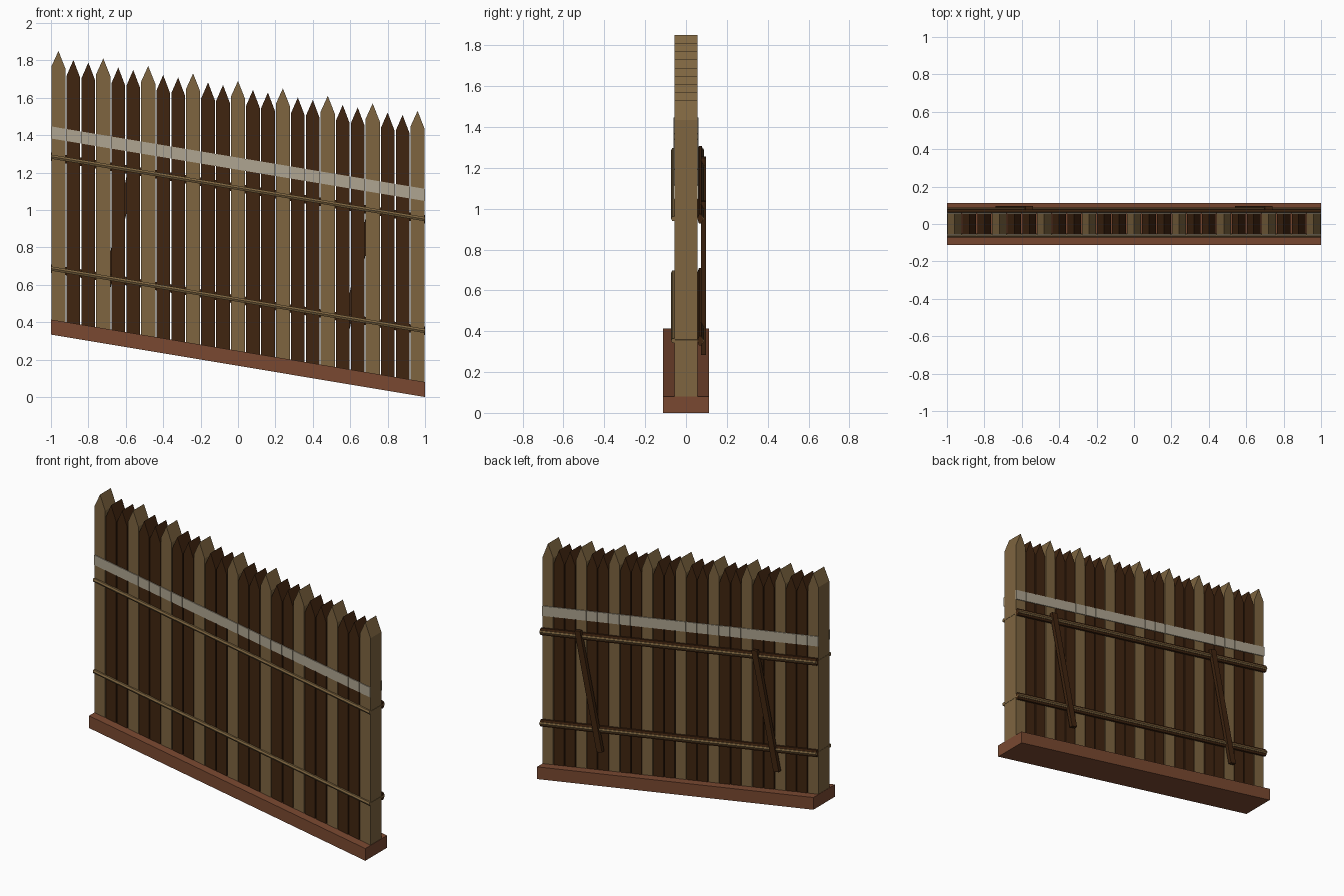
import bpy, bmesh, math
from mathutils import Vector

if "Cube" in bpy.data.objects:
    bpy.data.objects.remove(bpy.data.objects["Cube"])

SLOPE = 0.167          # whole fence follows sloping ground


def mat(name, rgb):
    m = bpy.data.materials.new(name)
    lin = [((c / 255 + 0.055) / 1.055) ** 2.4 for c in rgb]
    m.diffuse_color = (*lin, 1)
    m.use_nodes = True
    m.node_tree.nodes["Principled BSDF"].inputs["Base Color"].default_value = m.diffuse_color
    return m


LIGHT = mat("light wood", (126, 101, 64))
DARK = mat("dark wood", (64, 37, 16))
EARTH = mat("red brown base", (122, 73, 49))
PAINT = mat("pale stripe", (175, 165, 145))


def prism(bm, profile, y0, y1):
    """Extrude an x-z outline along y."""
    a = [bm.verts.new((x, y0, z)) for x, z in profile]
    b = [bm.verts.new((x, y1, z)) for x, z in profile]
    n = len(profile)
    bm.faces.new(a)
    bm.faces.new(b[::-1])
    for i in range(n):
        bm.faces.new((a[i], b[i], b[(i + 1) % n], a[(i + 1) % n]))


def box(bm, x0, x1, y0, y1, z0, z1):
    prism(bm, [(x0, z0), (x1, z0), (x1, z1), (x0, z1)], y0, y1)


def rod(bm, x0, x1, y, z, ry, rz, sides=6):
    """Faceted pole along x."""
    rings = []
    for x in (x0, x1):
        rings.append([bm.verts.new((x, y + ry * math.cos(2 * math.pi * i / sides),
                                    z + rz * math.sin(2 * math.pi * i / sides)))
                      for i in range(sides)])
    a, b = rings
    bm.faces.new(a)
    bm.faces.new(b[::-1])
    for i in range(sides):
        j = (i + 1) % sides
        bm.faces.new((a[i], b[i], b[j], a[j]))


def finish(bm, name, material):
    for v in bm.verts:                      # shear along the slope
        v.co.z -= SLOPE * v.co.x
    bmesh.ops.recalc_face_normals(bm, faces=bm.faces)
    me = bpy.data.meshes.new(name)
    bm.to_mesh(me)
    bm.free()
    me.materials.append(material)
    bpy.context.collection.objects.link(bpy.data.objects.new(name, me))


# sloping base
bm = bmesh.new()
box(bm, -1, 1, -0.112, 0.112, 0.167, 0.247)
finish(bm, "base", EARTH)

# pointed pickets, every third one taller and lighter, with painted stripe
light, dark, stripe = bmesh.new(), bmesh.new(), bmesh.new()
for i in range(25):
    x = -0.96 + 0.08 * i
    main = i % 3 == 0
    w, tip, shoulder = (0.038, 1.69, 1.6) if main else (0.0365, 1.655, 1.565)
    prism(light if main else dark,
          [(x - w, 0.22), (x + w, 0.22), (x + w, shoulder), (x, tip), (x - w, shoulder)],
          -0.056, 0.056)
    for y0, y1 in ((-0.061, -0.055), (0.055, 0.061)):
        box(stripe, x - 0.039, x + 0.039, y0, y1, 1.215, 1.28)
finish(light, "light_pickets", LIGHT)
finish(dark, "dark_pickets", DARK)
finish(stripe, "painted_stripe", PAINT)

# back rails and the binding ropes
rails, ropes = bmesh.new(), bmesh.new()
for z in (1.118, 0.52):
    rod(rails, -1, 1, 0.07, z, 0.014, 0.026)
    rod(ropes, -1, 1, -0.062, z, 0.011, 0.013)
    rod(ropes, -1, 1, 0.08, z, 0.009, 0.011)
    for s in (-1, 1):
        x0, x1 = sorted((s * 0.995, s))
        box(ropes, x0, x1, -0.066, 0.08, z - 0.005, z + 0.005)
finish(rails, "back_rails", DARK)
finish(ropes, "binding_ropes", LIGHT)

# slanted back braces
bm = bmesh.new()
for xb, xt in ((-0.72, -0.56), (0.56, 0.72)):
    prism(bm, [(xb - 0.02, 0.38), (xb + 0.02, 0.38), (xt + 0.02, 1.158), (xt - 0.02, 1.158)],
          0.074, 0.097)
finish(bm, "back_braces", DARK)
